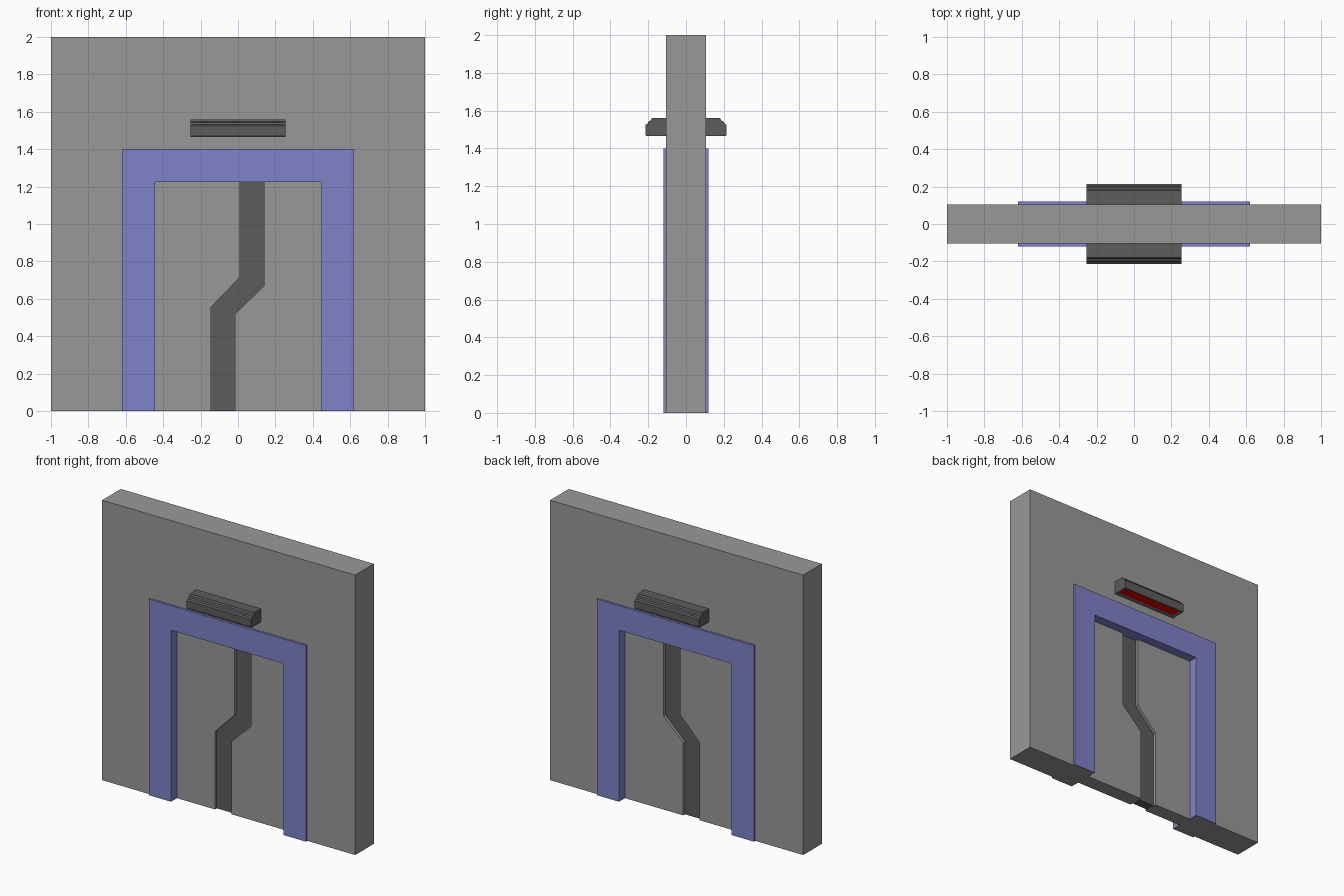
import bpy, bmesh
from mathutils import Vector

if "Cube" in bpy.data.objects:
    bpy.data.objects.remove(bpy.data.objects["Cube"])


def material(name, r, g, b):
    m = bpy.data.materials.new(name)
    m.diffuse_color = (r, g, b, 1)
    m.use_nodes = True
    m.node_tree.nodes["Principled BSDF"].inputs["Base Color"].default_value = m.diffuse_color
    return m


GREY = material("wall grey", 0.318, 0.318, 0.318)
DARK = material("dark grey", 0.107, 0.107, 0.107)
BLUE = material("frame blue", 0.216, 0.223, 0.578)
RED = material("sensor red", 0.8, 0.0, 0.0)


def prism(name, points, direction, mats, edit=None):
    """Extrude a closed outline of 3D points along a direction."""
    bm = bmesh.new()
    face = bm.faces.new([bm.verts.new(p) for p in points])
    ext = bmesh.ops.extrude_face_region(bm, geom=[face], use_keep_orig=True)
    moved = [g for g in ext["geom"] if isinstance(g, bmesh.types.BMVert)]
    bmesh.ops.translate(bm, verts=moved, vec=Vector(direction))
    bmesh.ops.recalc_face_normals(bm, faces=bm.faces[:])
    if edit:
        edit(bm)
    mesh = bpy.data.meshes.new(name)
    bm.to_mesh(mesh)
    bm.free()
    for m in mats:
        mesh.materials.append(m)
    ob = bpy.data.objects.new(name, mesh)
    bpy.context.collection.objects.link(ob)
    return ob


def slab(name, outline, half, mats, edit=None):
    """Front outline (x, z) given thickness through y, centred on y = 0."""
    return prism(name, [(x, -half, z) for x, z in outline], (0, 2 * half, 0), mats, edit)


def arch(w_out, z_out, w_in, z_in):
    return [(-w_out, 0), (-w_out, z_out), (w_out, z_out), (w_out, 0),
            (w_in, 0), (w_in, z_in), (-w_in, z_in), (-w_in, 0)]


def bottom_faces(bm):
    return [f for f in bm.faces if f.normal.z < -0.9]


def grey_feet(bm):
    for f in bottom_faces(bm):
        if f.calc_center_median().z < 0.01:
            f.material_index = 1


def red_inset(bm):
    f = bottom_faces(bm)
    bmesh.ops.inset_region(bm, faces=f, thickness=0.018, depth=-0.008, use_even_offset=True)
    f[0].material_index = 1


# wall with doorway, and the frame lining it on both sides
slab("wall", arch(1.0, 2.0, 0.62, 1.40), 0.105, [GREY])
slab("door_frame", arch(0.62, 1.40, 0.445, 1.225), 0.12, [BLUE, GREY], grey_feet)

# sliding door leaves meeting at a stepped dark seam
W, H = 0.445, 1.225
seam_left = [(-0.145, 0), (-0.145, 0.555), (0.01, 0.715), (0.01, H)]
seam_right = [(-0.015, 0), (-0.015, 0.52), (0.14, 0.67), (0.14, H)]
slab("left_door_leaf", [(-W, 0)] + seam_left + [(-W, H)], 0.053, [GREY])
slab("right_door_leaf", [(W, 0)] + seam_right + [(W, H)], 0.053, [GREY])
slab("door_seam", seam_left + seam_right[::-1], 0.033, [DARK])

# overhead sensor housings, one on each side of the wall
profile = [(0.105, 1.465), (0.21, 1.465), (0.215, 1.475), (0.215, 1.525),
           (0.203, 1.532), (0.198, 1.543), (0.186, 1.548), (0.18, 1.56), (0.105, 1.56)]
for side, label in ((-1, "front"), (1, "back")):
    prism(label + "_sensor", [(-0.255, side * y, z) for y, z in profile],
          (0.51, 0, 0), [DARK, RED], red_inset)
